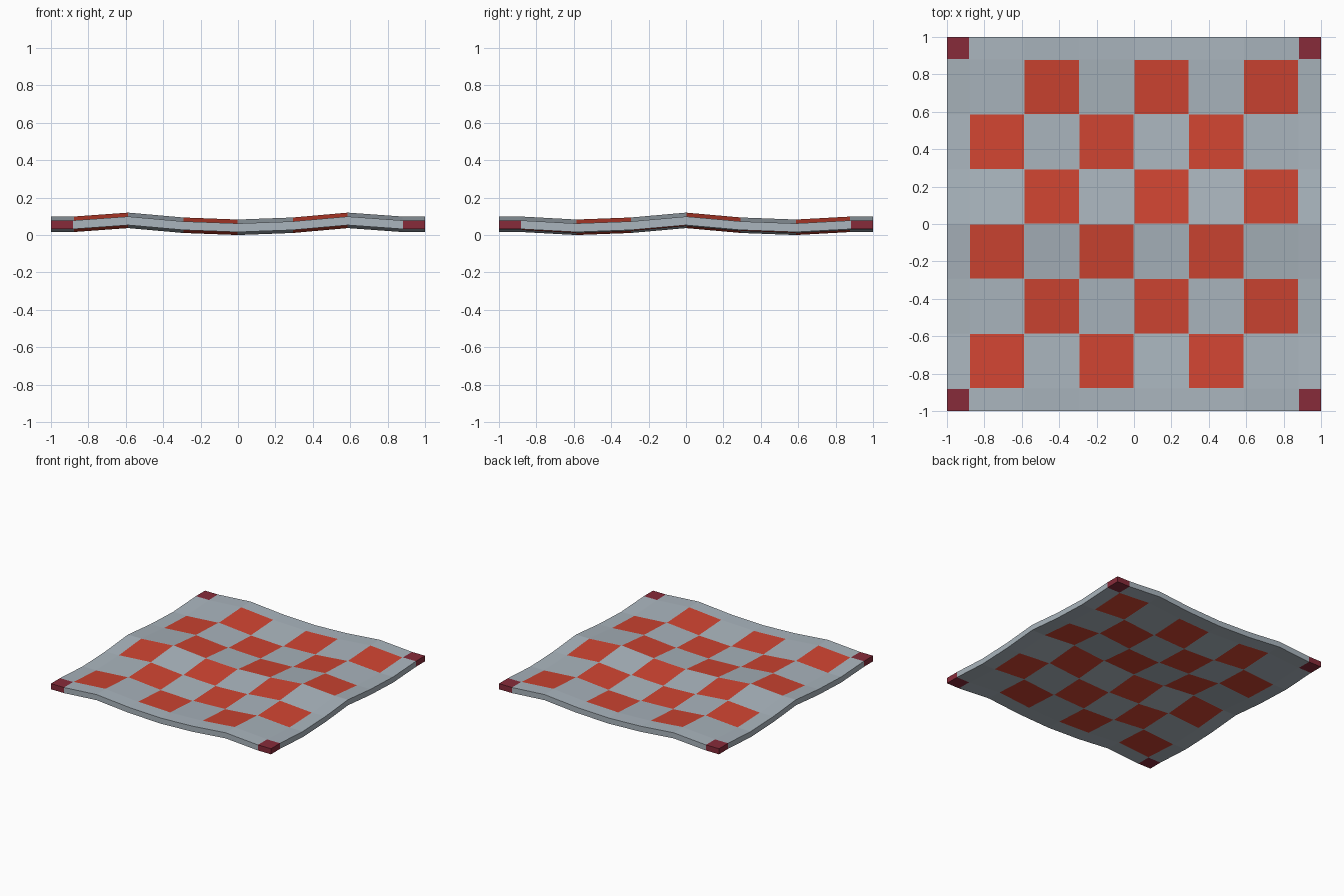
import bpy, bmesh, math

if "Cube" in bpy.data.objects:
    bpy.data.objects.remove(bpy.data.objects["Cube"])

INNER = 0.88            # half width of the checkered area
CELL = INNER / 3        # checker cell size
SEAM = 0.002            # half of the grey seam between tiles
BASE, THICK = 0.078, 0.046


def make_mat(name, rgb):
    m = bpy.data.materials.new(name)
    m.diffuse_color = (*rgb, 1)
    m.use_nodes = True
    m.node_tree.nodes["Principled BSDF"].inputs["Base Color"].default_value = m.diffuse_color
    return m


mats = [make_mat("grey_cloth", (0.40, 0.46, 0.51)),
        make_mat("red_check", (0.62, 0.058, 0.031)),
        make_mat("maroon_corner", (0.245, 0.024, 0.042))]

# Gentle folds: symmetric height profiles, knots at 0, 1, 2, 3 cells from centre
FOLD_X = [-0.016, -0.005, 0.021, 0.0]
FOLD_Y = [0.021, -0.005, -0.016, 0.0]


def fold(profile, v):
    t = abs(v) / CELL
    if t >= 3:
        return profile[3]
    i = int(t)
    return profile[i] + (profile[i + 1] - profile[i]) * (t - i)


def tile_index(v):
    """Checker column/row of v, or None on a seam or on the border."""
    t = (v + INNER) / CELL
    i = math.floor(t)
    near = abs(t - round(t)) * CELL
    return i if 0 <= i < 6 and near > SEAM else None


def colour(c):
    if abs(c.x) > INNER + SEAM and abs(c.y) > INNER + SEAM:
        return 2
    i, j = tile_index(c.x), tile_index(c.y)
    return 1 if i is not None and j is not None and (i + j) % 2 == 0 else 0


# Blanket: folded grid, thickened downward
lines = [-1.0]
for k in range(7):
    c = -INNER + k * CELL
    lines += [c - SEAM, c + SEAM]
lines.append(1.0)
n = len(lines)

bm = bmesh.new()
grid = [[bm.verts.new((x, y, BASE + fold(FOLD_X, x) + fold(FOLD_Y, y)))
         for y in lines] for x in lines]
for a in range(n - 1):
    for b in range(n - 1):
        bm.faces.new((grid[a][b], grid[a + 1][b], grid[a + 1][b + 1], grid[a][b + 1]))
ext = bmesh.ops.extrude_face_region(bm, geom=bm.faces[:], use_keep_orig=True)
moved = [g for g in ext["geom"] if isinstance(g, bmesh.types.BMVert)]
bmesh.ops.translate(bm, verts=moved, vec=(0, 0, -THICK))
bmesh.ops.recalc_face_normals(bm, faces=bm.faces[:])

# Checks and corner patches coloured by position
for f in bm.faces:
    f.material_index = colour(f.calc_center_median())

mesh = bpy.data.meshes.new("picnic_blanket")
bm.to_mesh(mesh)
bm.free()
for m in mats:
    mesh.materials.append(m)
bpy.context.collection.objects.link(bpy.data.objects.new("picnic_blanket", mesh))
